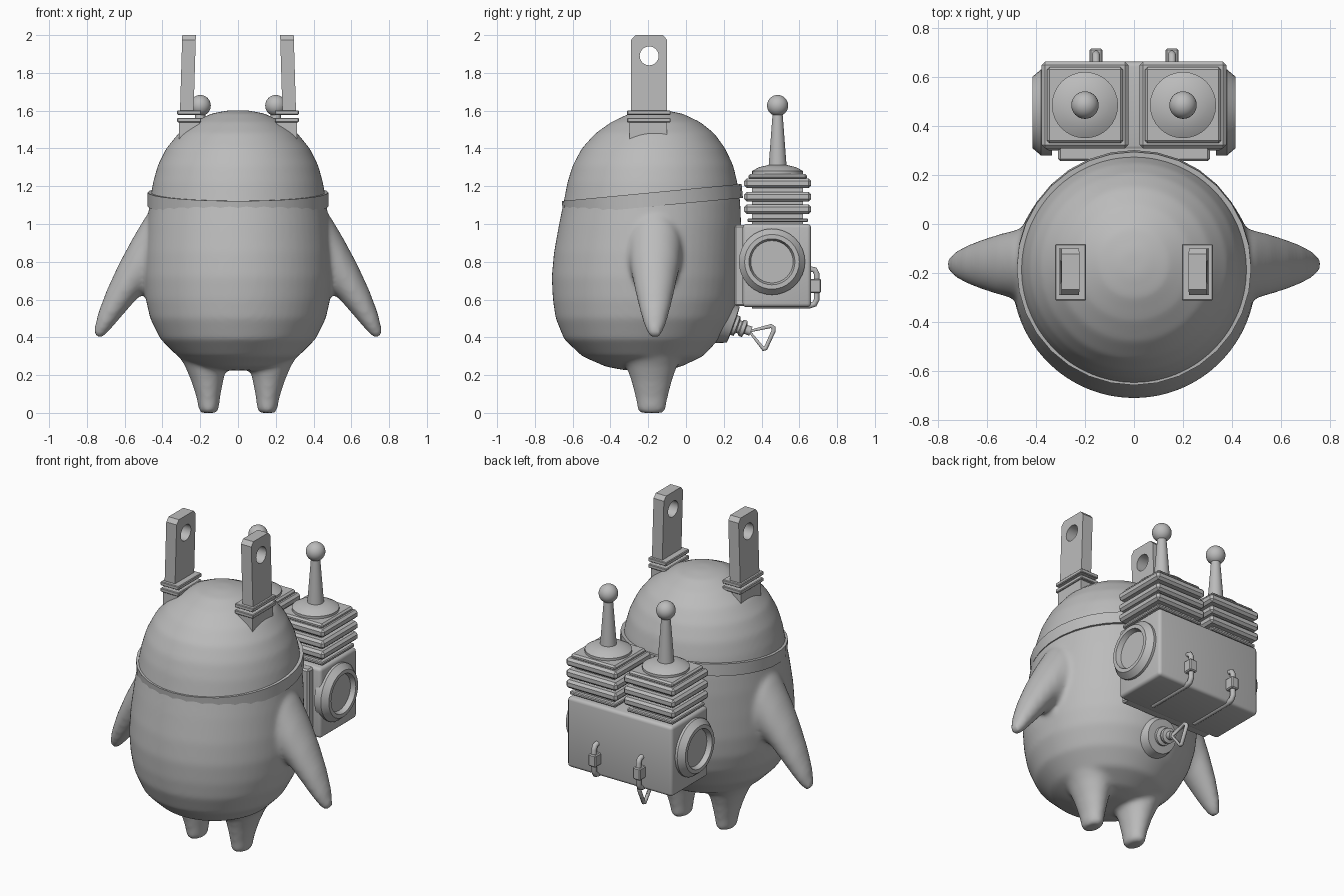
import bpy, bmesh, math
from mathutils import Vector, Matrix

cube = bpy.data.objects.get("Cube")
if cube:
    bpy.data.objects.remove(cube, do_unlink=True)

grey = bpy.data.materials.new("plain grey")
grey.use_nodes = True
grey.diffuse_color = (0.5, 0.5, 0.5, 1)
grey.node_tree.nodes["Principled BSDF"].inputs["Base Color"].default_value = (0.5, 0.5, 0.5, 1)


def finish(bm, name, angle=35):
    bmesh.ops.recalc_face_normals(bm, faces=bm.faces)
    mesh = bpy.data.meshes.new(name)
    bm.to_mesh(mesh)
    bm.free()
    mesh.materials.append(grey)
    ob = bpy.data.objects.new(name, mesh)
    bpy.context.collection.objects.link(ob)
    if angle:
        bpy.ops.object.select_all(action='DESELECT')
        ob.select_set(True)
        bpy.context.view_layer.objects.active = ob
        bpy.ops.object.shade_smooth_by_angle(angle=math.radians(angle))
    return ob


def loft(bm, rings, closed=False):
    """Skin a list of point rings, capping the ends unless the loop is closed."""
    loops = [[bm.verts.new(p) for p in ring] for ring in rings]
    n = len(loops[0])
    pairs = list(zip(loops, loops[1:]))
    if closed:
        pairs.append((loops[-1], loops[0]))
    for a, b in pairs:
        for i in range(n):
            j = (i + 1) % n
            bm.faces.new((a[i], a[j], b[j], b[i]))
    if not closed:
        bm.faces.new(loops[0])
        bm.faces.new(loops[-1])


def ellipse(center, u, v, n=32):
    """Ring of points around center with half axes u and v."""
    c, u, v = Vector(center), Vector(u), Vector(v)
    return [c + u * math.cos(t) + v * math.sin(t)
            for t in (2 * math.pi * i / n for i in range(n))]


def lathe(name, profile, origin, axis=(0, 0, 1), n=32, closed=False, angle=35):
    """Turn (radius, height) pairs about an axis."""
    rot = Vector((0, 0, 1)).rotation_difference(Vector(axis)).to_matrix()
    o = Vector(origin)
    bm = bmesh.new()
    loft(bm, [ellipse(o + rot @ Vector((0, 0, h)), rot @ Vector((r, 0, 0)),
                      rot @ Vector((0, r, 0)), n) for r, h in profile], closed)
    return finish(bm, name, angle)


def box(name, x, y, z, bevel=0.0, vertical=False, segments=1):
    """Box from three (low, high) ranges with bevelled edges."""
    bm = bmesh.new()
    bmesh.ops.create_cube(bm, size=1)
    for v in bm.verts:
        v.co = [(lo + hi) / 2 + c * (hi - lo) for c, (lo, hi) in zip(v.co, (x, y, z))]
    if bevel:
        edges = [e for e in bm.edges if not vertical
                 or abs(e.verts[0].co.z - e.verts[1].co.z) > 1e-4]
        bmesh.ops.bevel(bm, geom=edges, offset=bevel, segments=segments,
                        profile=0.5, affect='EDGES')
    return finish(bm, name, 35 if segments > 1 else 0)


def tube(name, points, radius, cyclic=False):
    curve = bpy.data.curves.new(name, 'CURVE')
    curve.dimensions = '3D'
    curve.bevel_depth, curve.bevel_resolution = radius, 3
    curve.use_fill_caps = True
    spline = curve.splines.new('POLY')
    spline.points.add(len(points) - 1)
    for p, co in zip(spline.points, points):
        p.co = (*co, 1)
    spline.use_cyclic_u = cyclic
    curve.materials.append(grey)
    ob = bpy.data.objects.new(name, curve)
    bpy.context.collection.objects.link(ob)


# Body, arms and legs, blended into one soft skin
skin = bmesh.new()
torso = [(.10, .225, -.22), (.2, .245, -.225), (.32, .3, -.23), (.41, .39, -.235),
         (.465, .5, -.225), (.488, .6, -.217), (.498, .72, -.213), (.494, .85, -.205),
         (.482, 1.0, -.19), (.467, 1.12, -.18), (.45, 1.22, -.178), (.425, 1.31, -.175),
         (.38, 1.4, -.172), (.315, 1.48, -.165), (.235, 1.54, -.16), (.14, 1.585, -.16),
         (.05, 1.602, -.16)]
loft(skin, [ellipse((0, y, z), (r, 0, 0), (0, r, 0), 64) for r, z, y in torso])
leg = [(.155, .042, .058, 0), (.155, .052, .073, .012), (.157, .062, .085, .08),
       (.163, .085, .108, .17), (.17, .112, .135, .25), (.18, .15, .18, .33),
       (.18, .17, .22, .42)]
arm = [(.42, 1.12, .40, .6, .15), (.495, 1.03, .47, .64, .14), (.56, .92, .53, .61, .125),
       (.63, .79, .6, .53, .103), (.695, .65, .655, .465, .08), (.74, .53, .7, .415, .056),
       (.765, .43, .735, .39, .028)]
for s in (-1, 1):
    loft(skin, [ellipse((s * x, -.182, z), (rx, 0, 0), (0, ry, 0)) for x, rx, ry, z in leg])
    loft(skin, [ellipse((s * (x1 + x2) / 2, -.165, (z1 + z2) / 2),
                        (s * (x1 - x2) / 2, 0, (z1 - z2) / 2), (0, w, 0))
                for x1, z1, x2, z2, w in arm])
body = finish(skin, "body")
remesh = body.modifiers.new("blend", 'REMESH')
remesh.mode, remesh.voxel_size, remesh.use_smooth_shade = 'VOXEL', .014, True
soften = body.modifiers.new("soften", 'SMOOTH')
soften.factor, soften.iterations = .5, 10

# Tilted band round the head
lathe("head_band", [(.44, -.037), (.478, -.037), (.478, .037), (.455, .037)],
      (0, -.178, 1.13), (0, -.095, 1), closed=True)

for s, side in ((1, "left"), (-1, "right")):
    def span(a, b):
        return tuple(sorted((s * a, s * b)))

    # Ear: socket, two collars and a drilled plate
    box(side + "_ear_socket", span(.205, .312), (-.3, -.1), (1.38, 1.56))
    for z in (1.538, 1.578):
        box(side + "_ear_collar", span(.195, .322), (-.312, -.082), (z, z + .024), .004)
    bm = bmesh.new()
    outline = [(-.29, 1.59), (-.1, 1.59), (-.1, 1.975), (-.122, 2.0), (-.268, 2.0), (-.29, 1.975)]
    loft(bm, [[(s * (x - .03 * (z - 1.6)), y, z) for y, z in outline] for x in (.235, .307)])
    plate = finish(bm, side + "_ear_plate", 0)
    drill = lathe(side + "_ear_drill", [(.05, -.2), (.05, .2)], (s * .26, -.195, 1.89), (1, 0, 0))
    drill.hide_render = True
    drill.hide_viewport = True
    cut = plate.modifiers.new("hole", 'BOOLEAN')
    cut.operation, cut.solver, cut.object = 'DIFFERENCE', 'EXACT', drill

    # Battery stack with an antenna
    def slab(grow, z0, z1, bevel):
        box(side + "_stack_slab", span(.2 - .155 - grow, .2 + .155 + grow),
            (.33 - grow, .64 + grow), (z0, z1), bevel)

    slab(-.02, .99, 1.26, 0)
    slab(.005, 1.01, 1.03, .005)
    for z in (1.052, 1.118, 1.19):
        slab(.022, z, z + .052, .014)
    slab(.0, 1.235, 1.265, .01)
    lathe(side + "_antenna_base", [(.12, 1.255), (.135, 1.262), (.135, 1.28), (.1, 1.3),
                                   (.05, 1.312)], (s * .2, .485, 0))
    lathe(side + "_antenna", [(.048, 1.3), (.026, 1.59)], (s * .2, .485, 0))
    bm = bmesh.new()
    bmesh.ops.create_uvsphere(bm, u_segments=32, v_segments=16, radius=.056,
                              matrix=Matrix.Translation((s * .2, .485, 1.627)))
    finish(bm, side + "_antenna_ball", 60)

    # Round port on the end of the pack
    lathe(side + "_port", [(.175, -.03), (.175, .015), (.145, .05), (.122, .05),
                           (.112, .02), (.02, .02)], (s * .365, .455, .8), (s, 0, 0))

    # Pipe and clip on the rear of the pack
    x = s * .155
    tube(side + "_pipe", [(x, .35, .568), (x, .655, .568), (x, .68, .576), (x, .692, .6),
                          (x, .692, .735), (x, .682, .757), (x, .64, .765)], .016)
    box(side + "_pipe_clip", (x - .026, x + .026), (.655, .715), (.635, .71), .006)

# Pack
box("pack", (-.365, .365), (.3, .662), (.56, 1.0), .02, segments=3)
box("pack_mount", (-.31, .31), (.256, .34), (.565, .995), .01)

# Wind-up key in the lower back
axis = Vector((0, .94, -.34))
lathe("key_socket", [(.2, -.1), (.135, .0), (.1, .085), (.04, .09)], (0, .17, .495), axis)
lathe("key_shaft", [(.055, .08), (.055, .105), (.035, .112), (.035, .125), (.045, .13),
                    (.045, .15), (.025, .155), (.025, .185)], (0, .17, .495), axis)
tube("key_handle", [(0, .335, .432), (0, .45, .46), (0, .464, .45), (0, .464, .435),
                    (0, .422, .342), (0, .41, .338)], .012, True)
